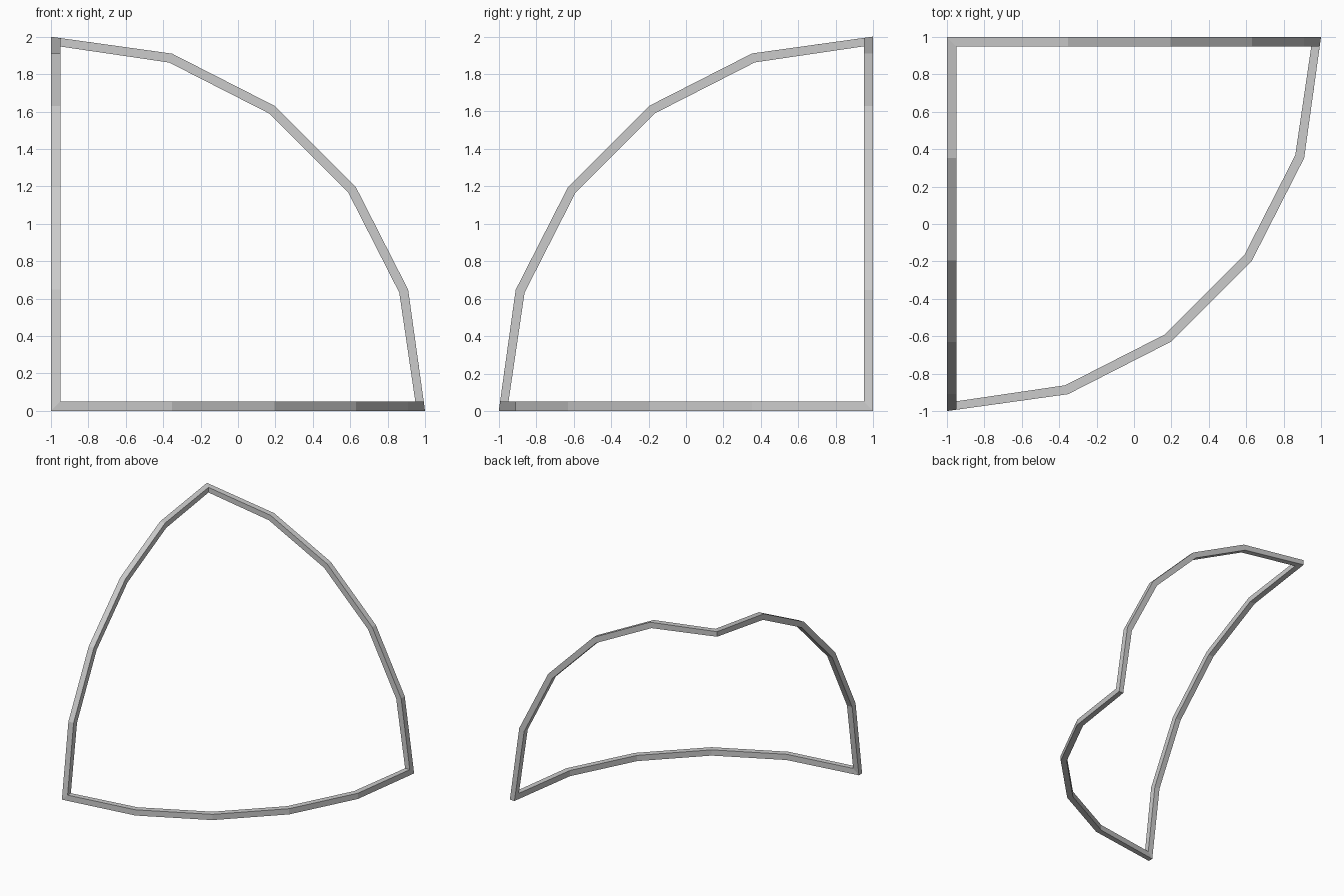
import bpy, bmesh
from math import sin, cos, radians

if "Cube" in bpy.data.objects:
    bpy.data.objects.remove(bpy.data.objects["Cube"])

T = 0.05          # bar thickness
R = 1.966         # outer radius of each quarter arc
OFF = 0.04        # arc centre offset from the shared corner
STEPS = 5         # straight pieces per arc

bm = bmesh.new()


def vert(local):
    # local axes start at the back-left-bottom corner
    a, b, c = local
    return bm.verts.new((-1 + a, 1 - b, c))


def corner_section(i):
    # mitred section where two arcs meet on axis i
    ring = []
    for side, dist in ((0, 2.0), (T, 1.993), (T, 1.948), (0, 1.956)):
        p = [side] * 3
        p[i] = dist
        ring.append(vert(p))
    return ring


def arc_section(i, n):
    # square section part way along the arc from axis i to the next axis
    j, k = (i + 1) % 3, (i + 2) % 3
    t = radians(90 * n / STEPS)
    ring = []
    for depth, r in ((0, R), (T, R), (T, R - T), (0, R - T)):
        p = [0, 0, 0]
        p[i] = OFF + r * cos(t)
        p[j] = OFF + r * sin(t)
        p[k] = depth
        ring.append(vert(p))
    return ring


# three quarter arcs, one in each plane, joined into a closed loop
rings = []
for axis in (2, 0, 1):
    rings.append(corner_section(axis))
    rings += [arc_section(axis, n) for n in range(1, STEPS)]

# skin the loop
for s, ring in enumerate(rings):
    nxt = rings[(s + 1) % len(rings)]
    for q in range(4):
        r = (q + 1) % 4
        bm.faces.new((ring[q], ring[r], nxt[r], nxt[q]))
bmesh.ops.recalc_face_normals(bm, faces=bm.faces)

mesh = bpy.data.meshes.new("curved_triangle_frame")
bm.to_mesh(mesh)
bm.free()
frame = bpy.data.objects.new("curved_triangle_frame", mesh)
bpy.context.collection.objects.link(frame)
